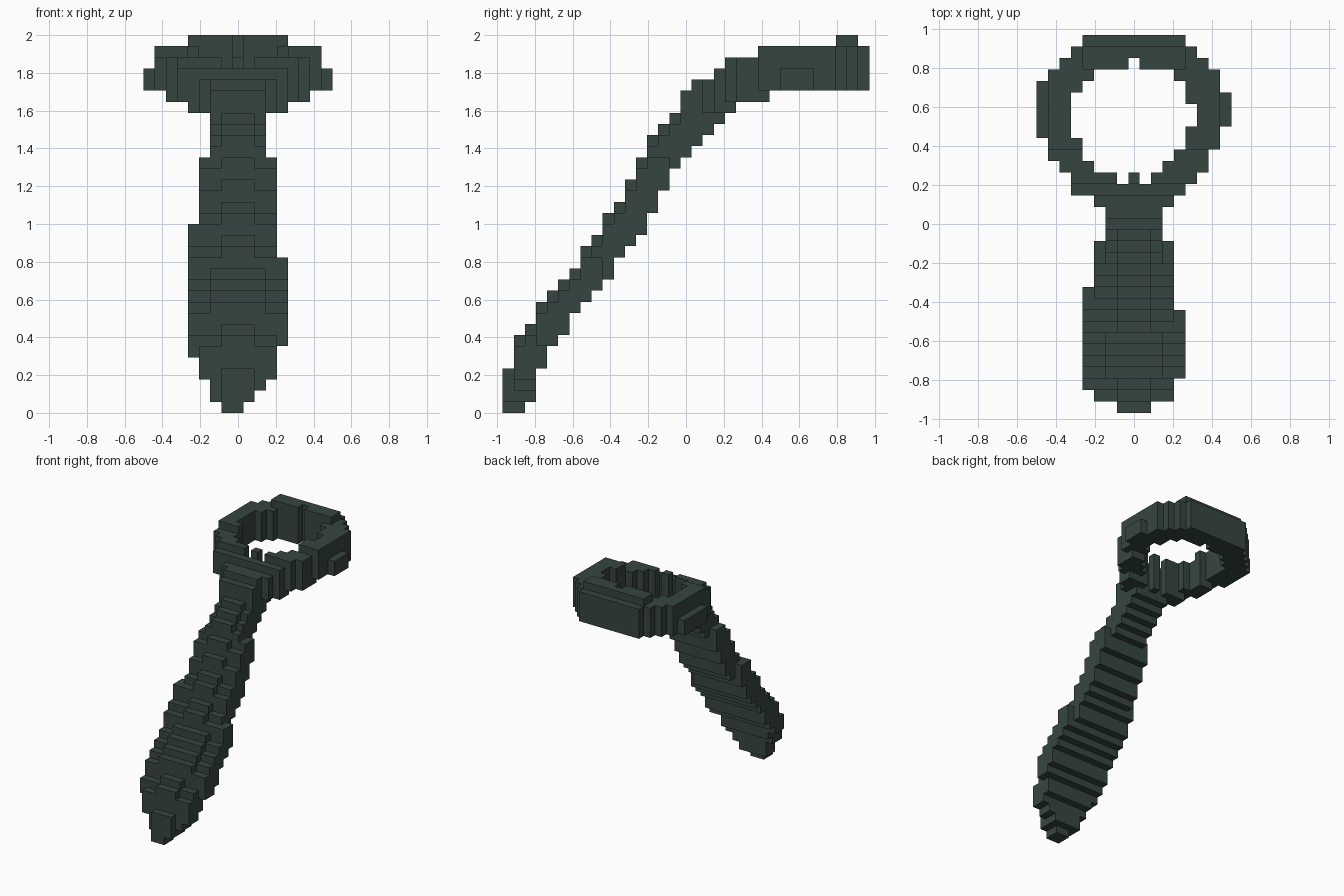
import bpy
import bmesh
import math

cube = bpy.data.objects.get("Cube")
if cube:
    bpy.data.objects.remove(cube, do_unlink=True)

V = 2 / 34             # edge length of one block
NX, NY, NZ = 17, 33, 34


def expand(runs):
    """Turn (count, value) runs into a flat list."""
    return [v for n, v in runs for _ in range(n)]


# First and last (exclusive) depth block of each height layer
front = expand([(4, 0), (3, 1), (1, 2), (2, 3), (1, 4), (1, 5), (1, 6), (2, 7), (1, 8), (2, 9),
                (1, 10), (2, 11), (2, 12), (2, 13), (1, 14), (1, 15), (2, 16), (1, 17), (1, 19),
                (1, 20), (1, 23), (1, 30)])
back = expand([(1, 2), (3, 3), (2, 4), (1, 5), (2, 6), (1, 7), (1, 8), (1, 9), (2, 10), (1, 11),
               (1, 12), (2, 13), (2, 14), (2, 15), (1, 16), (1, 17), (1, 18), (1, 19), (1, 20),
               (1, 21), (1, 24), (4, 33), (1, 32)])
# Width span of each height layer
layer_span = expand([(1, (7, 9)), (1, (6, 10)), (1, (6, 11)), (2, (5, 12)), (1, (4, 12)),
                     (8, (4, 13)), (3, (4, 12)), (6, (5, 12)), (4, (6, 11)), (1, (4, 13)),
                     (1, (2, 15)), (2, (0, 17)), (2, (1, 16)), (1, (4, 13))])
# Width span of each depth row
row_span = expand([(1, (7, 10)), (1, (5, 12)), (1, (4, 12)), (6, (4, 13)), (2, (4, 12)),
                   (4, (5, 12)), (3, (6, 11)), (1, (5, 12)), (1, (3, 13)), (1, (3, 14)),
                   (1, (2, 15)), (1, (1, 15)), (1, (1, 16)), (1, (0, 16)), (3, (0, 17)),
                   (1, (0, 16)), (1, (1, 16)), (1, (2, 15)), (1, (3, 14)), (1, (4, 13))])
# Opening of the loop, by depth row
hole = {21: (5, 11), 22: (4, 12), 23: (4, 13), 24: (3, 13), 25: (3, 14), 26: (3, 14),
        27: (3, 13), 28: (4, 13), 29: (5, 12), 30: (8, 9)}


def in_opening(i, j):
    if j == 20:
        return i in (7, 9)
    a, b = hole.get(j, (0, 0))
    return a <= i < b


def filled(i, j, k):
    a, b = layer_span[k]
    c, d = row_span[j]
    if not (max(a, c) <= i < min(b, d)) or in_opening(i, j):
        return False
    start = front[k]
    # The sides of the handle sit slightly behind its crown
    crown = (6, 11) if 8 <= k < 14 else (7, 10)
    if k < 27 and not crown[0] <= i < crown[1]:
        start = min(front[k + 1], back[k] - 1)
    return start <= j < back[k]


cells = {(i, j, k) for i in range(NX) for j in range(NY) for k in range(NZ) if filled(i, j, k)}

green = bpy.data.materials.new("dark green")
green.use_nodes = True
colour = (0.037, 0.060, 0.051, 1)
green.diffuse_color = colour
bsdf = next(n for n in green.node_tree.nodes if n.type == "BSDF_PRINCIPLED")
bsdf.inputs["Base Color"].default_value = colour
bsdf.inputs["Roughness"].default_value = 0.8


def build(name, k0, k1):
    """Skin the blocks between two layers with their exposed faces."""
    bm = bmesh.new()
    verts = {}

    def vert(p):
        if p not in verts:
            verts[p] = bm.verts.new(((p[0] - NX / 2) * V, (p[1] - NY / 2) * V, p[2] * V))
        return verts[p]

    for cell in sorted(cells):
        if not k0 <= cell[2] < k1:
            continue
        for axis in range(3):
            u, w = (axis + 1) % 3, (axis + 2) % 3
            for side in (0, 1):
                near = list(cell)
                near[axis] += 2 * side - 1
                if tuple(near) in cells:
                    continue
                ring = [(0, 0), (1, 0), (1, 1), (0, 1)]
                quad = []
                for du, dw in (ring if side else ring[::-1]):
                    p = list(cell)
                    p[axis] += side
                    p[u] += du
                    p[w] += dw
                    quad.append(vert(tuple(p)))
                bm.faces.new(quad)
    # Merge coplanar neighbours into larger flat faces
    bmesh.ops.dissolve_limit(bm, angle_limit=math.radians(1), verts=bm.verts[:], edges=bm.edges[:])
    mesh = bpy.data.meshes.new(name)
    bm.to_mesh(mesh)
    bm.free()
    mesh.materials.append(green)
    bpy.context.collection.objects.link(bpy.data.objects.new(name, mesh))


build("handle", 0, 23)
build("neck", 23, 27)
build("loop", 27, NZ)
